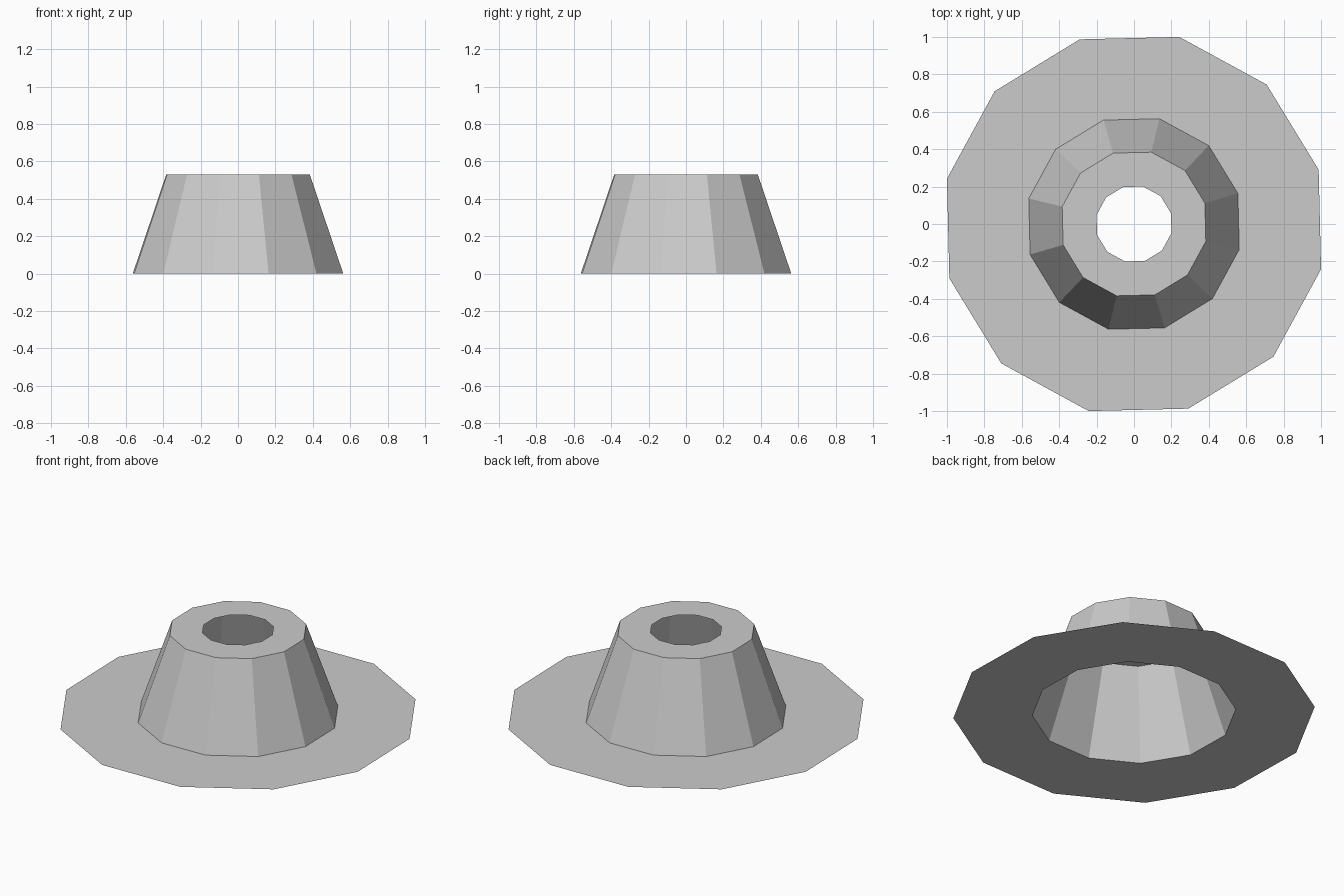
import bpy
import bmesh
from math import cos, sin, tau, radians

cube = bpy.data.objects.get("Cube")
if cube:
    bpy.data.objects.remove(cube, do_unlink=True)

SIDES = 12
TURN = radians(16.4)  # slight turn of the whole twelve-sided form

grey = bpy.data.materials.new("plain grey")
grey.use_nodes = True
colour = (0.6, 0.6, 0.6, 1)
grey.diffuse_color = colour
grey.node_tree.nodes["Principled BSDF"].inputs["Base Color"].default_value = colour


def ring(bm, radius, z):
    angles = [TURN + tau * i / SIDES for i in range(SIDES)]
    return [bm.verts.new((radius * cos(a), radius * sin(a), z)) for a in angles]


# Open, flat-shaded shell: wide brim, sloping wall, flat top with a hole
profile = [(1.029, 0), (0.579, 0), (0.395, 0.53), (0.206, 0.53)]
bm = bmesh.new()
rings = [ring(bm, r, z) for r, z in profile]
for outer, inner in zip(rings, rings[1:]):
    for i in range(SIDES):
        j = (i + 1) % SIDES
        bm.faces.new((outer[i], outer[j], inner[j], inner[i]))

mesh = bpy.data.meshes.new("brimmed_cone")
bm.to_mesh(mesh)
bm.free()
mesh.materials.append(grey)
bpy.context.collection.objects.link(bpy.data.objects.new("brimmed_cone", mesh))
